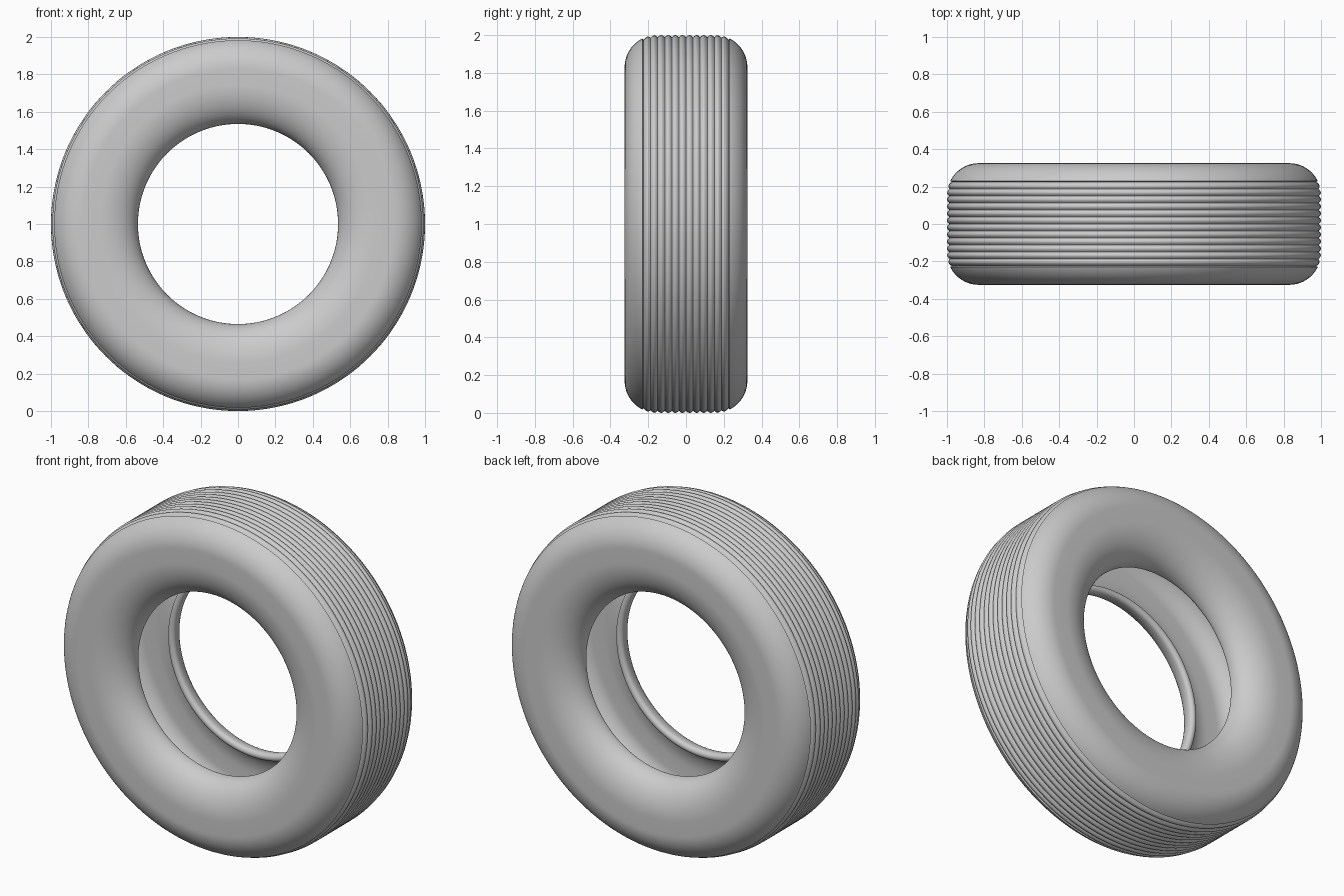
import bpy, bmesh, math

if "Cube" in bpy.data.objects:
    bpy.data.objects.remove(bpy.data.objects["Cube"])

SEG = 144          # steps around the axle
PITCH = 0.0375     # rib spacing on the tread
RIBS = 6           # ribs on each side of the centre line


def arc(cy, cr, ry, rr, a0, a1, n):
    """Elliptical arc in the (y, radius) plane, angles in degrees."""
    pts = []
    for i in range(n + 1):
        a = math.radians(a0 + (a1 - a0) * i / n)
        pts.append((cy + ry * math.cos(a), cr + rr * math.sin(a)))
    return pts


def crown(y):
    """Outer radius of the tread: flat, then rolling into the shoulder."""
    if y <= 0.155:
        return 1.0
    t = min(1.0, (y - 0.155) / 0.17)
    return 0.83 + 0.17 * math.sqrt(1 - t * t)


# Half profile: ribbed tread, shoulder, sidewall, bead lip, hollow inside
half = []
steps = 8
for i in range(RIBS * steps + 1):
    y = PITCH * i / steps
    bump = abs(math.sin(math.pi * i / steps))
    half.append((y, crown(y) - 0.011 * (1 - bump)))
edge = half[-1][0]
shoulder = arc(0.155, 0.83, 0.17, 0.17, 90, 0, 24)
half += [p for p in shoulder if p[0] > edge + 0.004]
half += arc(0.18, 0.745, 0.145, 0.21, 0, -90, 20)
half += arc(0.18, 0.5575, 0.0225, 0.0225, 270, 90, 10)[1:]
half += arc(0.18, 0.745, 0.10, 0.165, -90, 0, 14)[1:]
half += arc(0.155, 0.82, 0.125, 0.125, 0, 90, 12)
half.append((0.0, 0.945))

# Mirror into a closed loop
loop = half + [(-y, r) for y, r in reversed(half[1:-1])]

# Revolve around the y axis
bm = bmesh.new()
rings = []
for s in range(SEG):
    a = 2 * math.pi * s / SEG
    rings.append([bm.verts.new((r * math.sin(a), y, 1 + r * math.cos(a)))
                  for y, r in loop])
n = len(loop)
for s in range(SEG):
    p, q = rings[s], rings[(s + 1) % SEG]
    for i in range(n):
        j = (i + 1) % n
        bm.faces.new((p[i], p[j], q[j], q[i]))
bmesh.ops.recalc_face_normals(bm, faces=bm.faces)

mesh = bpy.data.meshes.new("tire")
bm.to_mesh(mesh)
bm.free()
tire = bpy.data.objects.new("tire", mesh)
bpy.context.collection.objects.link(tire)

# Plain grey rubber
rubber = bpy.data.materials.new("grey_rubber")
rubber.diffuse_color = (0.6, 0.6, 0.6, 1)
rubber.use_nodes = True
rubber.node_tree.nodes["Principled BSDF"].inputs["Base Color"].default_value = rubber.diffuse_color
mesh.materials.append(rubber)

# Smooth shading with sharp groove lines
bpy.context.view_layer.objects.active = tire
tire.select_set(True)
bpy.ops.object.shade_smooth_by_angle(angle=math.radians(40))
